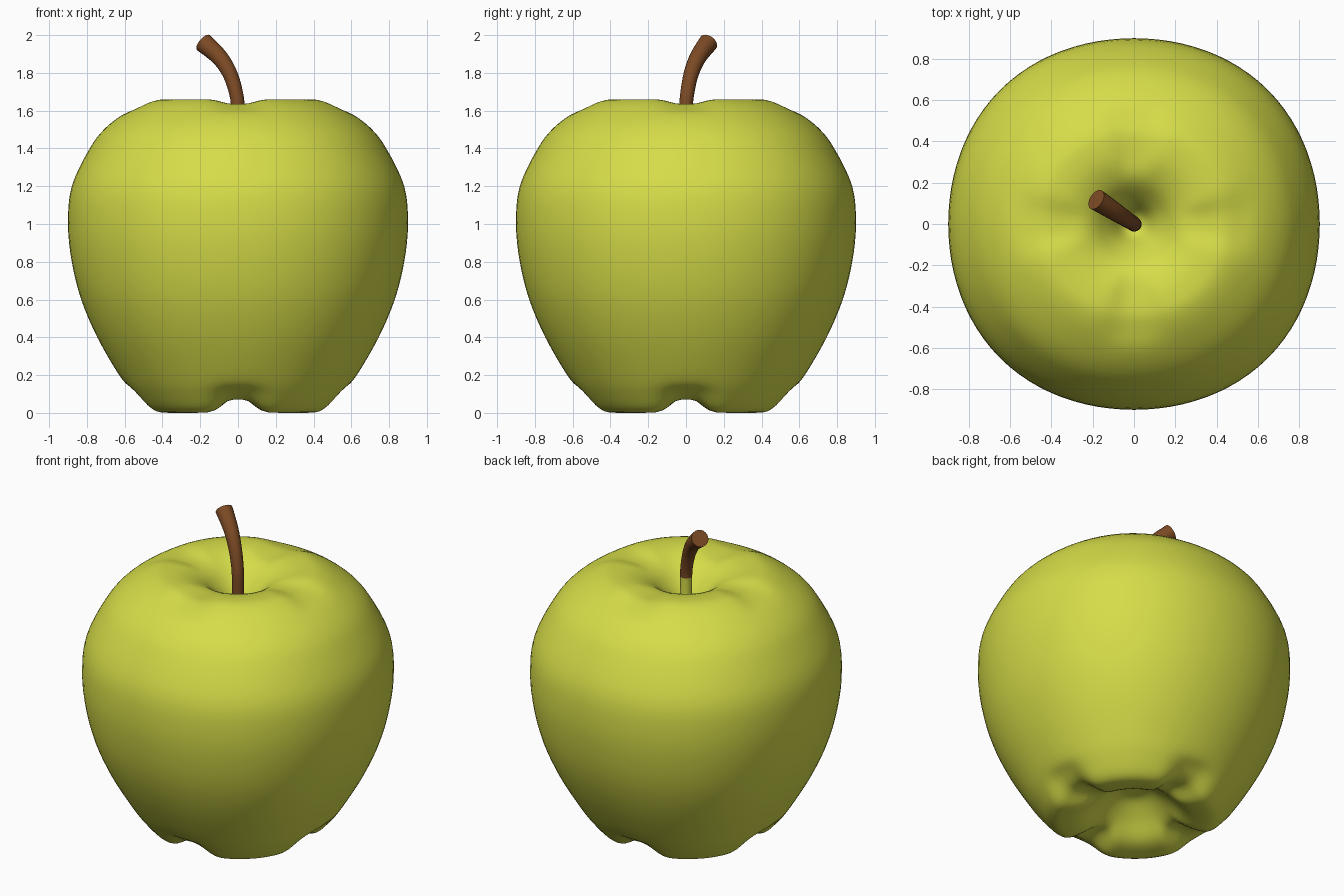
import bpy, bmesh, math
from mathutils import Vector

if "Cube" in bpy.data.objects:
    bpy.data.objects.remove(bpy.data.objects["Cube"])


def material(name, rgb):
    m = bpy.data.materials.new(name)
    m.diffuse_color = (*rgb, 1)
    m.use_nodes = True
    m.node_tree.nodes["Principled BSDF"].inputs["Base Color"].default_value = m.diffuse_color
    return m


def smooth_path(points, steps):
    """Catmull-Rom samples through points of any dimension."""
    pts = [points[0]] + list(points) + [points[-1]]
    out = []
    for i in range(1, len(pts) - 2):
        for s in range(steps):
            t = s / steps
            out.append([0.5 * (2 * b + (c - a) * t + (2 * a - 5 * b + 4 * c - d) * t * t
                               + (3 * b - a - 3 * c + d) * t ** 3)
                        for a, b, c, d in zip(*pts[i - 1:i + 3])])
    out.append(list(points[-1]))
    return out


def loft(name, rings, start, end, mats):
    """Skin a stack of closed rings, closing both ends with a fan."""
    bm = bmesh.new()
    rows = [[bm.verts.new(p) for p in ring] for ring in rings]
    n = len(rows[0])
    for a, b in zip(rows, rows[1:]):
        for i in range(n):
            j = (i + 1) % n
            bm.faces.new((a[i], a[j], b[j], b[i]))
    p, q = bm.verts.new(start), bm.verts.new(end)
    for i in range(n):
        j = (i + 1) % n
        bm.faces.new((p, rows[0][j], rows[0][i]))
        bm.faces.new((q, rows[-1][i], rows[-1][j]))
    bmesh.ops.recalc_face_normals(bm, faces=bm.faces)
    mesh = bpy.data.meshes.new(name)
    bm.to_mesh(mesh)
    bm.free()
    ob = bpy.data.objects.new(name, mesh)
    bpy.context.collection.objects.link(ob)
    for m in mats:
        mesh.materials.append(m)
    bpy.ops.object.select_all(action='DESELECT')
    ob.select_set(True)
    bpy.context.view_layer.objects.active = ob
    bpy.ops.object.shade_smooth_by_angle(angle=math.radians(45))
    return ob


green = material("apple_green", (0.67, 0.72, 0.065))
brown = material("stem_brown", (0.20, 0.068, 0.018))

# Apple body: profile (radius, height) from the base hollow to the stem hollow
profile = [(.02, .20), (.10, .19), (.20, .12), (.30, .03), (.40, .002), (.48, .015),
           (.56, .10), (.63, .20), (.745, .40), (.83, .60), (.88, .80), (.90, 1.0),
           (.88, 1.2), (.785, 1.4), (.70, 1.51), (.58, 1.60), (.48, 1.65), (.40, 1.66),
           (.30, 1.645), (.20, 1.595), (.12, 1.51), (.06, 1.42), (.02, 1.39)]
SIDES = 96


def body_point(r, z, k):
    a = 2 * math.pi * k / SIDES
    off = (a + math.pi / 4) % (math.pi / 2) - math.pi / 4   # angle from nearest axis
    groove = math.exp(-abs(off / 0.26) ** 3)
    # four grooves across the base and top rims, leaving lobes on the diagonals
    window = math.exp(-((r - .42) / .15) ** 4)
    if z < 0.5:
        z += 0.07 * groove * window
    elif z > 1.3:
        z -= 0.025 * groove * window
    r *= 1 + 0.01 * (1 - math.cos(4 * a))                   # slightly squarish
    return (r * math.cos(a), r * math.sin(a), max(z, 0))


rings = [[body_point(r, z, k) for k in range(SIDES)] for r, z in smooth_path(profile, 4)]
loft("apple_body", rings, (0, 0, .20), (0, 0, 1.39), [green])

# Stem: curved, flaring tube (x, y, z, radius)
path = smooth_path([(0, 0, 1.36, .036), (0, 0, 1.60, .036), (-.012, .008, 1.70, .037),
                    (-.045, .029, 1.80, .040), (-.10, .065, 1.885, .045),
                    (-.183, .118, 1.96, .052)], 6)
rings = []
for i, p in enumerate(path):
    t = Vector(path[min(i + 1, len(path) - 1)][:3]) - Vector(path[max(i - 1, 0)][:3])
    t.normalize()
    u = Vector((0.55, 0.83, 0)).cross(t).normalized()
    v = t.cross(u)
    rings.append([Vector(p[:3]) + p[3] * (u * math.cos(a) + v * math.sin(a))
                  for a in (2 * math.pi * k / 20 for k in range(20))])
stem = loft("stem", rings, path[0][:3], path[-1][:3], [brown, green])

# Green foot on the back-left side of the stem
for f in stem.data.polygons:
    if f.center.z < 1.63 and f.normal.y - f.normal.x > 0.1:
        f.material_index = 1
